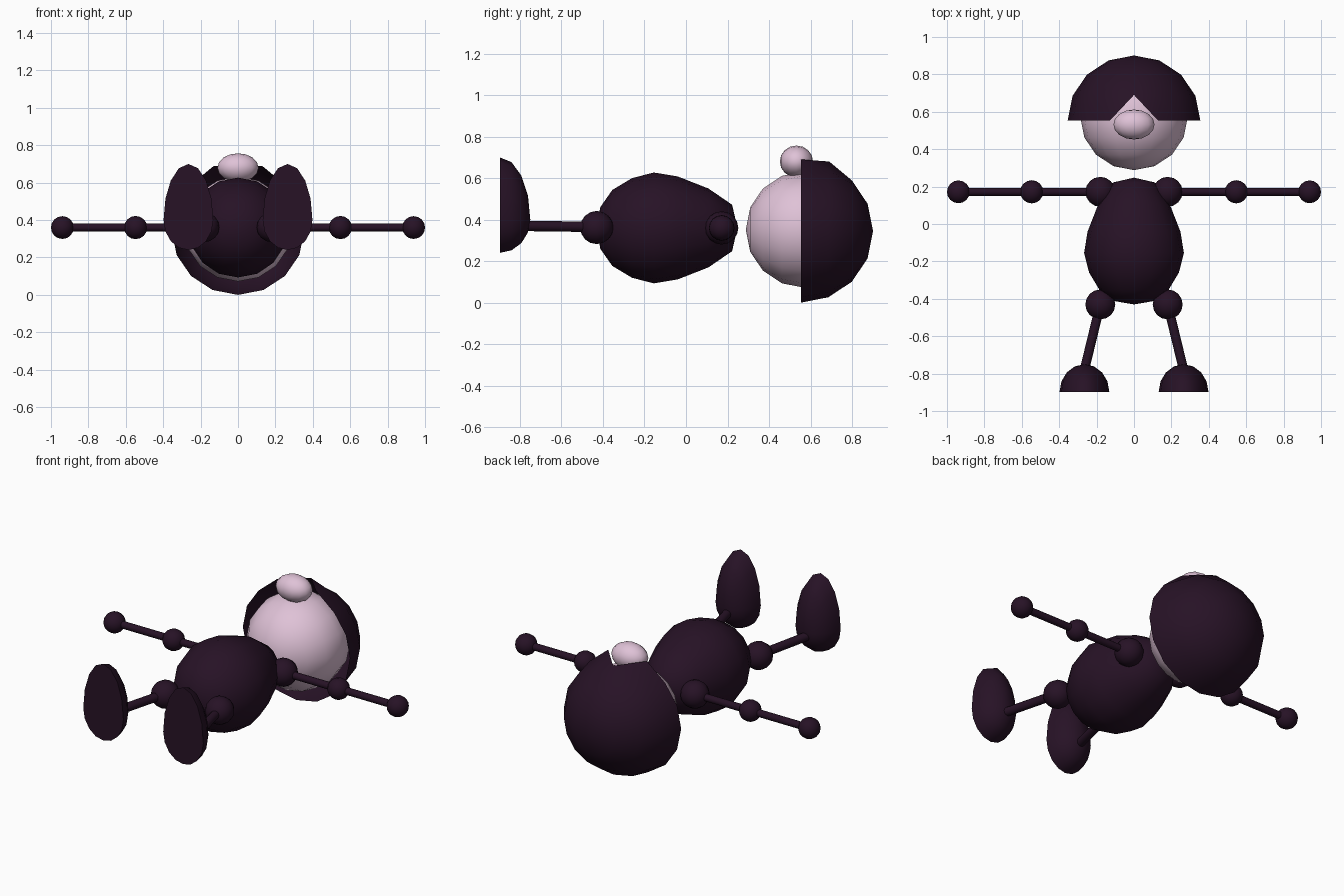
import bpy, bmesh, math
from mathutils import Matrix, Vector

if "Cube" in bpy.data.objects:
    bpy.data.objects.remove(bpy.data.objects["Cube"])


def material(name, rgb):
    m = bpy.data.materials.new(name)
    m.diffuse_color = (*rgb, 1)
    m.use_nodes = True
    m.node_tree.nodes["Principled BSDF"].inputs["Base Color"].default_value = m.diffuse_color
    return m


DARK = material("dark plum", (0.020, 0.006, 0.019))
PALE = material("pale pink", (0.74, 0.54, 0.68))


def finish(name, bm, mat):
    for f in bm.faces:
        f.smooth = True
    for e in bm.edges:
        if len(e.link_faces) == 2 and e.calc_face_angle() > math.radians(60):
            e.smooth = False
    me = bpy.data.meshes.new(name)
    bm.to_mesh(me)
    bm.free()
    me.materials.append(mat)
    ob = bpy.data.objects.new(name, me)
    bpy.context.collection.objects.link(ob)
    return ob


def unit_sphere():
    # sphere with its poles along y
    bm = bmesh.new()
    bmesh.ops.create_uvsphere(bm, u_segments=16, v_segments=8, radius=1)
    bmesh.ops.rotate(bm, verts=bm.verts, matrix=Matrix.Rotation(-math.pi / 2, 3, 'X'))
    return bm


def place(bm, size, loc):
    bmesh.ops.scale(bm, verts=bm.verts, vec=size)
    bmesh.ops.translate(bm, verts=bm.verts, vec=loc)


def ball(name, loc, size, mat):
    bm = unit_sphere()
    place(bm, size, loc)
    return finish(name, bm, mat)


def half_ball():
    # half sphere bulging toward +y, open at y = 0
    bm = unit_sphere()
    bmesh.ops.delete(bm, geom=[v for v in bm.verts if v.co.y < -0.01], context='VERTS')
    return bm


def rod(name, a, b, radius):
    a, b = Vector(a), Vector(b)
    d = b - a
    bm = bmesh.new()
    bmesh.ops.create_cone(bm, cap_ends=True, segments=12, radius1=radius,
                          radius2=radius, depth=d.length)
    m = Matrix.Translation((a + b) / 2) @ d.to_track_quat('Z', 'Y').to_matrix().to_4x4()
    bmesh.ops.transform(bm, matrix=m, verts=bm.verts)
    return finish(name, bm, DARK)


# egg-shaped body: (y, radius) profile turned around the y axis
profile = [(-0.43, 0), (-0.413, 0.10), (-0.355, 0.183), (-0.26, 0.24), (-0.155, 0.267),
           (-0.04, 0.248), (0.108, 0.19), (0.222, 0.112), (0.248, 0)]
bm = bmesh.new()
vs = [bm.verts.new((r, y, 0)) for y, r in profile]
es = [bm.edges.new(p) for p in zip(vs, vs[1:])]
bmesh.ops.spin(bm, geom=vs + es, cent=(0, 0, 0), axis=(0, 1, 0), angle=math.tau, steps=16)
bmesh.ops.remove_doubles(bm, verts=bm.verts, dist=0.001)
bmesh.ops.recalc_face_normals(bm, faces=bm.faces)
bmesh.ops.translate(bm, verts=bm.verts, vec=(0, 0, 0.36))
finish("body", bm, DARK)

# head and nose
ball("head", (0, 0.57, 0.352), (0.287, 0.282, 0.28), PALE)
ball("nose", (0, 0.532, 0.68), (0.11, 0.08, 0.077), PALE)

# hollow hood with a V notch above the nose
bm = half_ball()
place(bm, (0.355, 0.348, 0.345), (0, 0.553, 0.345))
top = [v for v in bm.verts if v.co.z > 0.6]
for v in top:
    if v.co.y < 0.6:
        if abs(v.co.x) < 0.02:
            v.co = (0, 0.69, 0.68)      # notch tip
        else:
            v.co.z = 0.69               # raised notch corners
            v.co.x *= 0.95
    elif abs(v.co.x) < 0.02 and v.co.y < 0.75:
        v.co = (0, 0.69, 0.68)
bmesh.ops.remove_doubles(bm, verts=bm.verts, dist=0.001)
finish("hood", bm, DARK)

for side, s in (("left", -1), ("right", 1)):
    # arm with shoulder, elbow and hand joints
    rod(side + "_arm", (s * 0.18, 0.172, 0.36), (s * 0.94, 0.172, 0.36), 0.021)
    for part, x, r in (("shoulder", 0.18, 0.08), ("elbow", 0.547, 0.062), ("hand", 0.939, 0.061)):
        ball(f"{side}_{part}", (s * x, 0.172, 0.36), (r, r, r), DARK)

    # leg and hip joint
    ball(side + "_hip", (s * 0.18, -0.43, 0.362), (0.08, 0.08, 0.08), DARK)
    rod(side + "_leg", (s * 0.18, -0.43, 0.365), (s * 0.27, -0.80, 0.37), 0.025)

    # foot: half egg, longer toward the toe, with a flat sole
    bm = half_ball()
    bmesh.ops.holes_fill(bm, edges=[e for e in bm.edges if e.is_boundary], sides=0)
    bmesh.ops.recalc_face_normals(bm, faces=bm.faces)
    for v in bm.verts:
        v.co.z *= 0.30 if v.co.z > 0 else 0.16
    place(bm, (0.133, 0.147, 1), (s * 0.265, -0.897, 0.40))
    finish(side + "_foot", bm, DARK)
